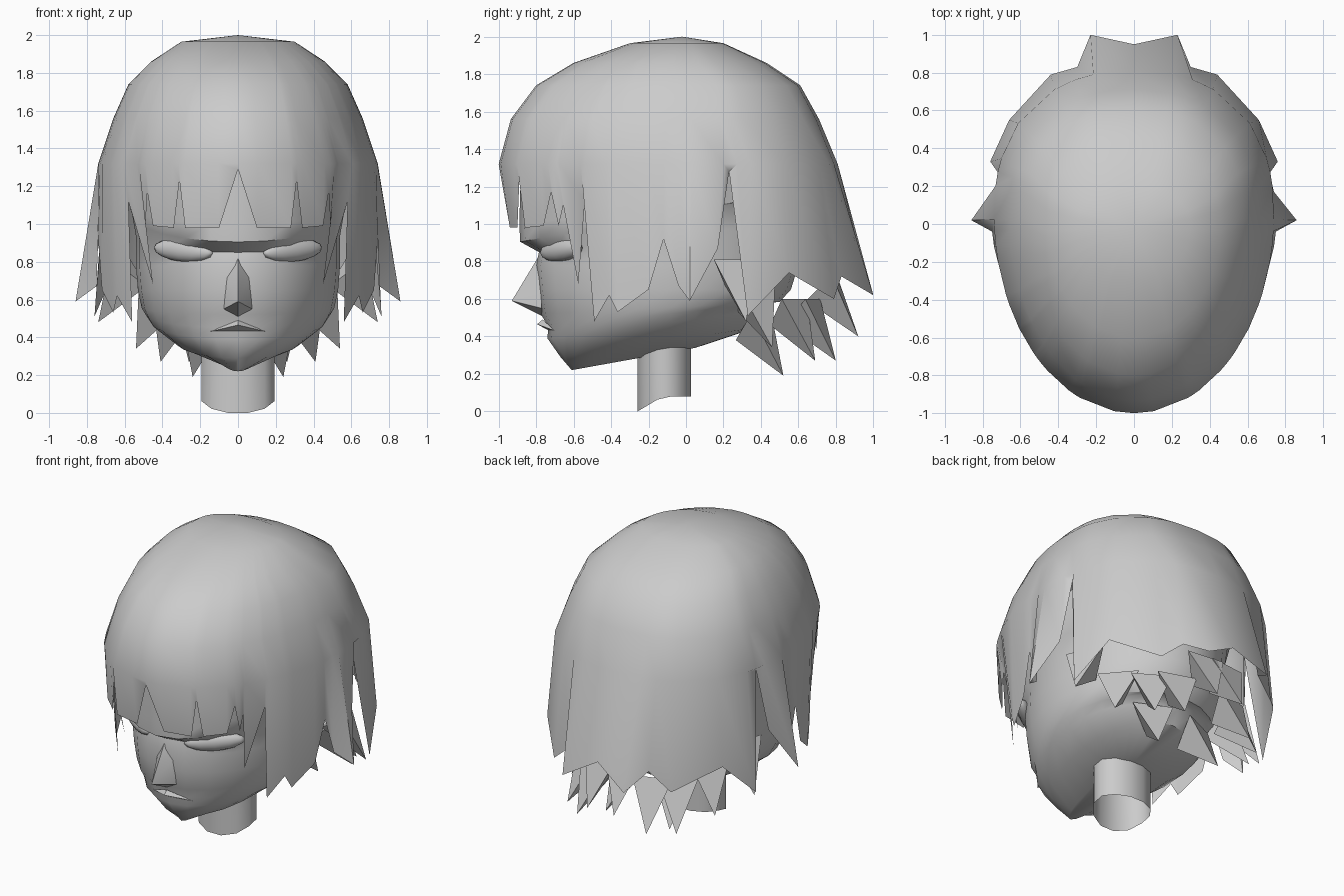
import bpy
import math
from mathutils import Vector

cube = bpy.data.objects.get("Cube")
if cube:
    bpy.data.objects.remove(cube, do_unlink=True)

grey = bpy.data.materials.new("plain_grey")
grey.use_nodes = True
grey.diffuse_color = (0.6, 0.6, 0.6, 1)
grey.node_tree.nodes["Principled BSDF"].inputs["Base Color"].default_value = (0.6, 0.6, 0.6, 1)


def finish(obj, angle):
    """Point the normals outward and shade smooth between sharp edges."""
    bpy.ops.object.select_all(action='DESELECT')
    obj.select_set(True)
    bpy.context.view_layer.objects.active = obj
    bpy.ops.object.mode_set(mode='EDIT')
    bpy.ops.mesh.select_all(action='SELECT')
    bpy.ops.mesh.normals_make_consistent(inside=False)
    bpy.ops.object.mode_set(mode='OBJECT')
    bpy.ops.object.shade_smooth_by_angle(angle=math.radians(angle))


def make(name, verts, faces, angle=40):
    mesh = bpy.data.meshes.new(name)
    mesh.from_pydata(verts, [], faces)
    mesh.materials.append(grey)
    obj = bpy.data.objects.new(name, mesh)
    bpy.context.collection.objects.link(obj)
    finish(obj, angle)


def oval(a, front, back, width, mid, power=2.0):
    """Point on an egg-shaped ring; angle 0 is the front, pi the back."""
    s, c = math.sin(a), math.cos(a)
    x = math.copysign(abs(s) ** (2 / power), s) * width
    k = abs(c) ** (2 / power)
    return x, (mid + (front - mid) * k if c > 0 else mid + (back - mid) * k)


def loft(rows):
    n = len(rows[0])
    return [(r * n + i, r * n + (i + 1) % n, (r + 1) * n + (i + 1) % n, (r + 1) * n + i)
            for r in range(len(rows) - 1) for i in range(n)]


# Head: tilted egg rings from chin to forehead (z, front, back, width, tilt)
head_rings = [(0.22, -0.61, 0.05, 0.10, 0.18), (0.29, -0.67, 0.38, 0.33, 0.15),
              (0.39, -0.74, 0.42, 0.46, 0.13), (0.45, -0.735, 0.46, 0.49, 0.11),
              (0.52, -0.775, 0.50, 0.51, 0.05), (0.65, -0.79, 0.56, 0.53, 0),
              (0.78, -0.80, 0.60, 0.54, 0), (0.85, -0.785, 0.62, 0.54, 0.12),
              (0.905, -0.885, 0.64, 0.56, 0.18), (1.0, -0.89, 0.66, 0.57, 0.1),
              (1.35, -0.88, 0.66, 0.57, 0)]
rows = []
for z, f, b, w, tilt in head_rings:
    row = []
    for i in range(24):
        x, y = oval(2 * math.pi * i / 24, f, b, w, -0.08)
        row.append((x, y, z + tilt * (y - f)))
    rows.append(row)
make("head", sum(rows, []), loft(rows) + [tuple(range(24))], 42)

# Nose and lips
make("nose", [(0, -0.785, 0.83), (0, -0.93, 0.59), (0, -0.77, 0.51),
              (0.075, -0.77, 0.55), (-0.075, -0.77, 0.55), (0.06, -0.78, 0.72), (-0.06, -0.78, 0.72)],
     [(0, 1, 5), (5, 1, 3), (0, 6, 1), (6, 4, 1), (1, 2, 3), (1, 4, 2)], 45)
make("upper_lip", [(0, -0.765, 0.49), (0.15, -0.70, 0.43), (-0.15, -0.70, 0.43),
                   (0, -0.795, 0.465), (0, -0.73, 0.43)],
     [(0, 3, 1), (0, 2, 3), (3, 4, 1), (3, 2, 4)], 20)

# Eyes
for side, name in ((1, "left_eye"), (-1, "right_eye")):
    bpy.ops.mesh.primitive_uv_sphere_add(segments=12, ring_count=8, location=(side * 0.29, -0.665, 0.86),
                                         rotation=(0, -side * 0.08, side * 0.6))
    eye = bpy.context.object
    eye.name = name
    eye.scale = (0.19, 0.05, 0.06)
    eye.data.materials.append(grey)
    finish(eye, 40)

# Neck: open tube with a slanted lower rim
neck = []
for top in (False, True):
    row = []
    for i in range(12):
        a = math.pi * (2 * i + 1) / 12
        y = -0.115 - 0.148 * math.cos(a)
        row.append((0.2 * math.sin(a), y, 0.42 if top else min(0.08, max(0, (y + 0.257) * 0.6))))
    neck.append(row)
make("neck", sum(neck, []), loft(neck), 40)

# Hair: crown rings (z, front, back, width) that run down to a jagged hem
crown = [(1.965, -0.30, 0.20, 0.30), (1.86, -0.60, 0.43, 0.46),
         (1.74, -0.80, 0.61, 0.58), (1.56, -0.935, 0.71, 0.66), (1.32, -1.0, 0.81, 0.74)]
hem = [(0, -0.99, 1.29), (0.10, -0.94, 0.98), (0.28, -0.90, 0.98), (0.31, -0.89, 1.23),
       (0.34, -0.86, 0.98), (0.45, -0.76, 0.99), (0.48, -0.72, 1.17), (0.49, -0.68, 0.99),
       (0.50, -0.655, 1.1), (0.45, -0.575, 0.68), (0.58, -0.54, 1.12), (0.56, -0.49, 0.48),
       (0.64, -0.41, 0.62), (0.66, -0.365, 0.53), (0.72, -0.20, 0.65),
       (0.74, -0.12, 0.92), (0.75, -0.04, 0.67), (0.86, 0.02, 0.59), (0.74, 0.17, 0.87),
       (0.69, 0.23, 1.28), (0.76, 0.33, 0.51), (0.66, 0.55, 0.74), (0.44, 0.79, 0.60),
       (0.30, 0.83, 0.72), (0.23, 1.0, 0.62), (0, 0.95, 0.75)]
angles = []
for x, y, z in hem:
    a = math.atan2(x / 0.74, (0.05 - y) / (1.05 if y < 0.05 else 0.76))
    angles.append(max(a, angles[-1] + 0.02) if angles else 0)
angles[-1] = math.pi
rows = []
for z, f, b, w in crown:
    half = []
    for a in angles:
        mid = -0.02 if z > 1.8 else 0.05
        x, y = oval(a, f, b, w, mid, 2.0 if a < 1.6 else 2.3)
        half.append((x, y, z))
    rows.append(half + [(-x, y, z) for x, y, z in half[-2:0:-1]])
rows.append(hem + [(-x, y, z) for x, y, z in hem[-2:0:-1]])
verts = sum(rows, [])
faces = loft(rows)
n = len(rows[0])
verts.append((0, -0.02, 2.0))
faces += [(len(verts) - 1, (i + 1) % n, i) for i in range(n)]
make("hair_shell", verts, faces, 50)

# Under-layer locks: broad three-sided spikes flaring out below the hem
tips = [(0.10, 0.92, 0.40), (0.26, 0.80, 0.27), (0.41, 0.69, 0.27), (0.24, 0.52, 0.19),
        (0.54, 0.46, 0.34), (0.74, 0.32, 0.48)]
for number, tip in enumerate(tips):
    for side, label in ((1, "left"), (-1, "right")):
        t = Vector((tip[0] * side, tip[1], tip[2]))
        out = Vector((t.x, t.y, 0)).normalized()
        across = Vector((-out.y, out.x, 0)) * 0.13
        root = t - out * 0.13 + Vector((0, 0, 0.33))
        inner = t - out * 0.28 + Vector((0, 0, 0.19))
        make(f"{label}_under_lock_{number + 1}", [t, root + across, root - across, inner],
             [(0, 1, 2), (0, 2, 3), (0, 3, 1), (1, 3, 2)], 20)
